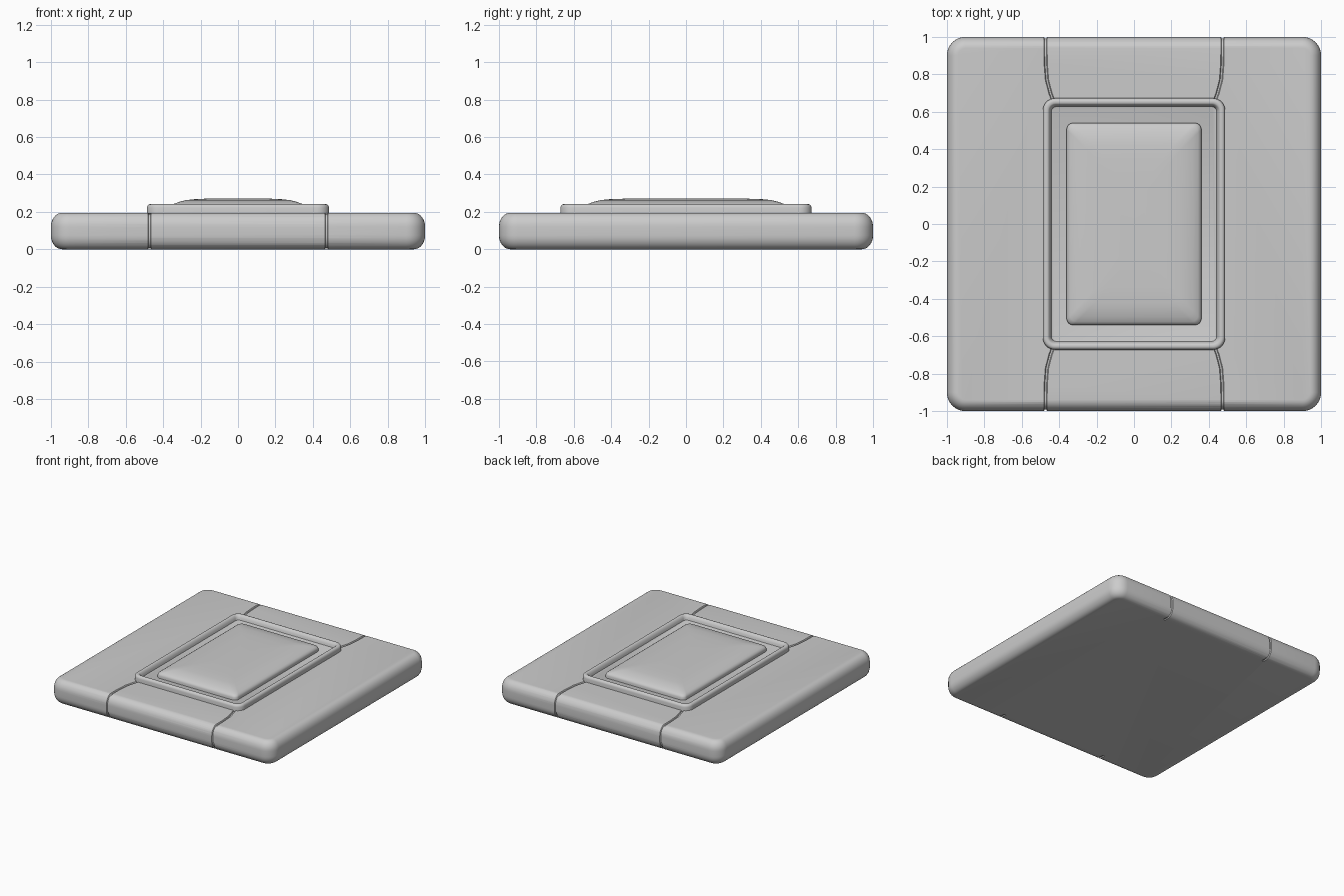
import bpy, bmesh
from math import sin, cos, pi, radians

if "Cube" in bpy.data.objects:
    bpy.data.objects.remove(bpy.data.objects["Cube"])


def outline(hx, hy, r, z, n=8):
    """Rounded rectangle as a ring of points."""
    pts = []
    for k, (sx, sy) in enumerate([(1, 1), (-1, 1), (-1, -1), (1, -1)]):
        for i in range(n + 1):
            a = (k + i / n) * pi / 2
            pts.append((sx * (hx - r) + r * cos(a), sy * (hy - r) + r * sin(a), z))
    return pts


def smooth(obj, angle):
    bpy.ops.object.select_all(action='DESELECT')
    obj.select_set(True)
    bpy.context.view_layer.objects.active = obj
    bpy.ops.object.shade_smooth_by_angle(angle=radians(angle))


def loft(name, rings):
    """Skin a stack of rounded rectangles (half x, half y, radius, z)."""
    bm = bmesh.new()
    loops = [[bm.verts.new(p) for p in outline(*ring)] for ring in rings]
    for a, b in zip(loops, loops[1:]):
        for i in range(len(a)):
            j = (i + 1) % len(a)
            bm.faces.new((a[i], a[j], b[j], b[i]))
    bm.faces.new(loops[0][::-1])
    bm.faces.new(loops[-1])
    bmesh.ops.recalc_face_normals(bm, faces=bm.faces)
    me = bpy.data.meshes.new(name)
    bm.to_mesh(me)
    bm.free()
    obj = bpy.data.objects.new(name, me)
    bpy.context.collection.objects.link(obj)
    return obj


# Base slab with a fully softened rim
H, RX, RZ = 0.195, 0.06, 0.075
rim = [(RX * (1 - sin(a)), RZ * (1 - cos(a))) for a in [i * pi / 16 for i in range(9)]]
profile = rim + [(d, H - z) for d, z in reversed(rim)]
slab = loft("base_slab", [(1 - d, 1 - d, 0.1 - d, z) for d, z in profile])

# Seam grooves running from the frame corners over the rim
edge = [(1 - d, z) for d, z in reversed(profile)]
path = [(0.43, 0.655, H), (0.447, 0.70, H), (0.465, 0.77, H), (0.472, 0.86, H)]
path += [(0.473, y, z) for y, z in edge] + [(0.473, 0.91, 0)]
curve = bpy.data.curves.new("seam_cutter", 'CURVE')
curve.dimensions = '3D'
curve.bevel_depth = 0.009
curve.bevel_resolution = 1
curve.use_fill_caps = True
for sx in (1, -1):
    for sy in (1, -1):
        s = curve.splines.new('POLY')
        s.points.add(len(path) - 1)
        for p, (x, y, z) in zip(s.points, path):
            p.co = (sx * x, sy * y, z, 1)
tmp = bpy.data.objects.new("seam_curve", curve)
bpy.context.collection.objects.link(tmp)
bpy.context.view_layer.update()
mesh = bpy.data.meshes.new_from_object(tmp.evaluated_get(bpy.context.evaluated_depsgraph_get()))
bpy.data.objects.remove(tmp)
bm = bmesh.new()
bm.from_mesh(mesh)
bmesh.ops.remove_doubles(bm, verts=bm.verts, dist=0.0001)
bmesh.ops.recalc_face_normals(bm, faces=bm.faces)
bm.to_mesh(mesh)
bm.free()
cutter = bpy.data.objects.new("seam_cutter", mesh)
bpy.context.collection.objects.link(cutter)
mod = slab.modifiers.new("seams", 'BOOLEAN')
mod.operation = 'DIFFERENCE'
mod.solver = 'EXACT'
mod.object = cutter
bpy.context.view_layer.objects.active = slab
bpy.ops.object.modifier_apply(modifier="seams")
bpy.data.objects.remove(cutter)

# Raised tray-like frame with a sunken floor
frame = loft("raised_frame", [(0.487 - d, 0.672 - d, r, z) for d, r, z in [
    (0, 0.065, 0.18), (0, 0.065, 0.222), (0.003, 0.062, 0.232), (0.009, 0.056, 0.239),
    (0.016, 0.05, 0.241), (0.026, 0.042, 0.241), (0.032, 0.037, 0.237),
    (0.041, 0.03, 0.222), (0.045, 0.027, 0.204), (0.05, 0.022, 0.202)]])

# Pillowed centre panel
panel = loft("centre_panel", [
    (0.360, 0.540, 0.035, 0.195), (0.360, 0.540, 0.035, 0.222), (0.355, 0.535, 0.035, 0.234),
    (0.342, 0.522, 0.035, 0.243), (0.315, 0.495, 0.035, 0.253), (0.280, 0.460, 0.035, 0.262),
    (0.240, 0.420, 0.035, 0.267), (0.180, 0.340, 0.035, 0.270), (0.080, 0.200, 0.035, 0.272)])

for obj in (slab, frame, panel):
    smooth(obj, 35)
